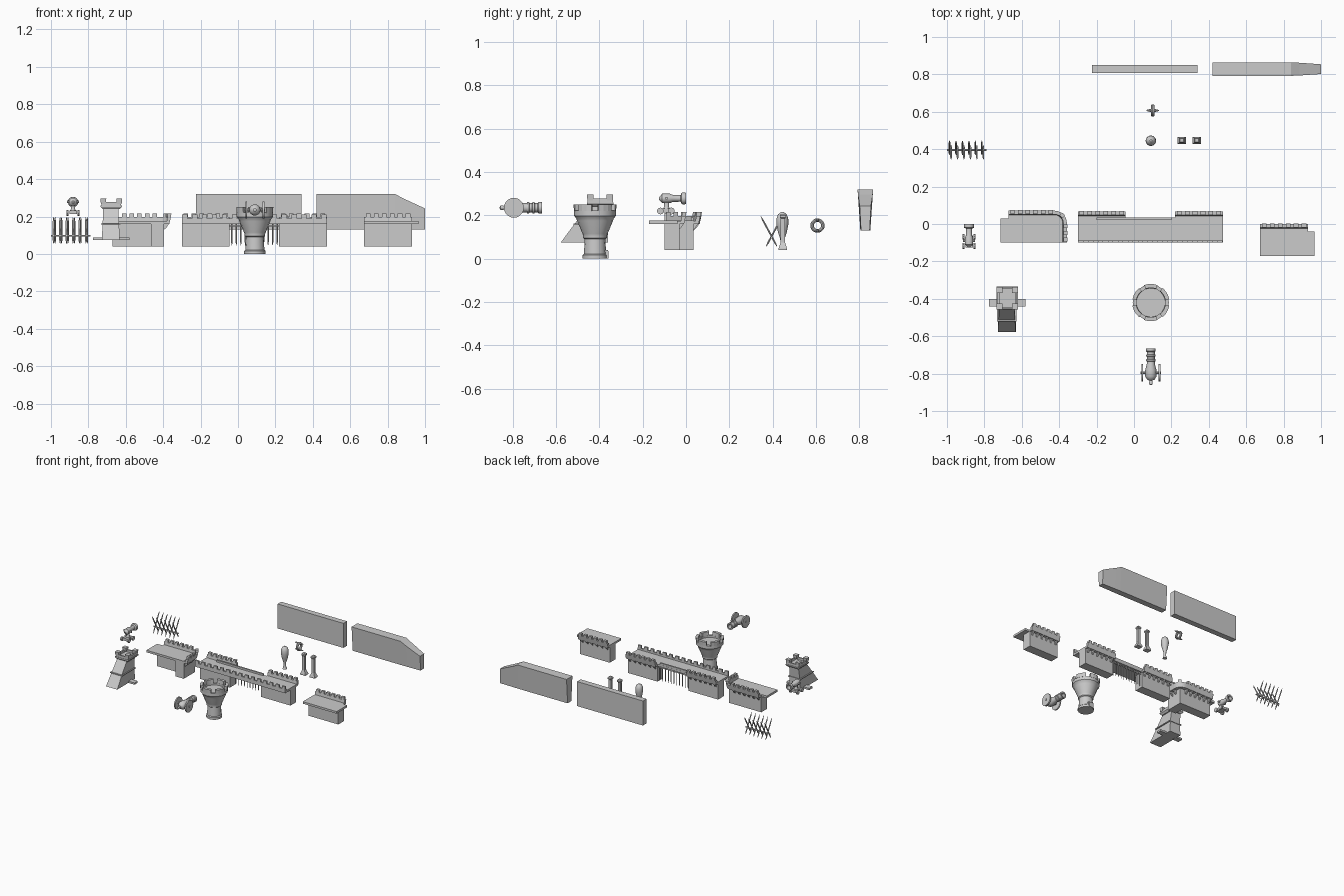
import bpy, bmesh, math
from mathutils import Vector, Matrix

if "Cube" in bpy.data.objects:
    bpy.data.objects.remove(bpy.data.objects["Cube"])


def finish(name, bm, smooth=False):
    bmesh.ops.recalc_face_normals(bm, faces=bm.faces)
    me = bpy.data.meshes.new(name)
    bm.to_mesh(me)
    bm.free()
    ob = bpy.data.objects.new(name, me)
    bpy.context.collection.objects.link(ob)
    if smooth:
        bpy.context.view_layer.objects.active = ob
        ob.select_set(True)
        bpy.ops.object.shade_smooth_by_angle(angle=math.radians(35))
        ob.select_set(False)
    return ob


def loft(name, rings, closed=False, smooth=False):
    """Skin equal-length rings of points; cap the ends unless closed."""
    bm = bmesh.new()
    vs = [[bm.verts.new(p) for p in r] for r in rings]
    n = len(vs[0])
    for i in range(len(vs) if closed else len(vs) - 1):
        a, b = vs[i], vs[(i + 1) % len(vs)]
        for j in range(n):
            bm.faces.new((a[j], a[(j + 1) % n], b[(j + 1) % n], b[j]))
    if not closed:
        bm.faces.new(vs[0])
        bm.faces.new(vs[-1])
    return finish(name, bm, smooth)


def rect(x0, x1, y0, y1, z):
    return [(x0, y0, z), (x1, y0, z), (x1, y1, z), (x0, y1, z)]


def box(name, x0, x1, y0, y1, z0, z1):
    return loft(name, [rect(x0, x1, y0, y1, z0), rect(x0, x1, y0, y1, z1)])


def lathe(name, prof, c, axis='Z', n=16):
    """prof = (radius, distance along axis) pairs from c."""
    rot = {'Z': Matrix.Identity(3), 'X': Matrix.Rotation(math.pi / 2, 3, 'Y'),
           'Y': Matrix.Rotation(-math.pi / 2, 3, 'X')}[axis]
    rings = [[Vector(c) + rot @ Vector((r * math.cos(2 * math.pi * k / n),
              r * math.sin(2 * math.pi * k / n), h)) for k in range(n)] for r, h in prof]
    return loft(name, rings, smooth=True)


def rod(name, p, q, radii, n=6):
    """Rod from p to q with radii given at fractions."""
    p, q = Vector(p), Vector(q)
    rot = (q - p).to_track_quat('Z', 'Y')
    return loft(name, [[p.lerp(q, t) + rot @ Vector((r * math.cos(2 * math.pi * k / n),
                r * math.sin(2 * math.pi * k / n), 0)) for k in range(n)] for t, r in radii])


def sweep(name, path, section):
    """Sweep an (outward offset, z) section along a flat path, outward = left."""
    P = [Vector(p) for p in path]
    rings = []
    for i, p in enumerate(P):
        d = (P[min(i + 1, len(P) - 1)] - P[max(i - 1, 0)]).normalized()
        rings.append([(p.x - d.y * o, p.y + d.x * o, z) for o, z in section])
    return loft(name, rings)


PARAPET = [(-0.01, .16), (.028, .16), (.036, .197), (.017, .197), (.014, .175), (-0.01, .175)]
MERLON = [(.017, .196), (.036, .196), (.039, .216), (.019, .216)]
CORBEL = [(0, .13), (.012, .14), (.027, .162), (0, .162)]


def battlement(name, a, b, count):
    """Evenly spaced merlons and corbels along a straight edge."""
    a, b = Vector(a), Vector(b)
    for i in range(count):
        s = (i + .5) / count
        for nm, sec, w in (("merlon", MERLON, .29), ("corbel", CORBEL, .16)):
            sweep(f"{name}_{nm}", [a.lerp(b, s - w / count), a.lerp(b, s + w / count)], sec)


# Plain wall slabs, the second with a sloped, tapered end
box("plain_wall", -.225, .34, .806, .85, .13, .32)
loft("end_wall", [[(x, .828 - h * wb, .13), (x, .828 + h * wb, .13),
                   (x, .828 + h * wt, zt), (x, .828 - h * wt, zt)]
                  for h in [1] for x, wb, wt, zt in
                  ((.42, .023, .036, .32), (.84, .023, .036, .32), (.885, .022, .034, .296), (1, .02, .026, .243))])

# Gate wall: two wall panels, walkway, parapets
for x0, x1 in ((-.30, -.045), (.22, .475)):
    box("gate_wall_panel", x0, x1, -.035, .035, .04, .165)
    sweep("gate_parapet", [(x0, .03), (x1, .03)], PARAPET)
    battlement("gate", (x0, .03), (x1, .03), 6)
box("gate_walkway", -.30, .475, -.10, .035, .16, .176)
box("gate_front_parapet", -.30, .475, -.10, -.087, .165, .19)
for i in range(15):
    x = -.285 + i * .0532
    box("gate_front_merlon", x - .014, x + .014, -.10, -.087, .189, .21)
box("gate_beam", -.2, .2, .022, .034, .17, .19)

# Portcullis
for i in range(11):
    x = -.033 + i * .0242
    rod("portcullis_bar", (x, .022, .17), (x, .022, .045), [(0, .004), (.85, .004), (1, .0006)], 4)
for z in (.15,):
    box("portcullis_crossbar", -.045, .22, .019, .025, z - .004, z + .004)

# Right wall with walkway overlapping its end
box("right_wall_panel", .675, .93, -.10, -.03, .04, .165)
box("right_walkway", .675, .965, -.17, -.04, .16, .176)
sweep("right_parapet", [(.675, -.037), (.93, -.037)], PARAPET)
battlement("right_wall", (.675, -.037), (.93, -.037), 6)

# Corner wall: L-shaped panel and rounded parapet
box("corner_wall_panel", -.67, -.395, -.035, .035, .04, .165)
box("corner_wall_return", -.465, -.395, -.10, -.03, .04, .165)
box("corner_walkway", -.715, -.395, -.10, .03, .16, .176)
arc = [(-.425 + .03 * math.sin(t), .005 + .03 * math.cos(t)) for t in
       [math.pi / 2 * k / 6 for k in range(7)]]
sweep("corner_parapet", [(-.67, .035)] + arc + [(-.395, -.10)], PARAPET)
battlement("corner_long", (-.67, .035), (-.425, .035), 6)
battlement("corner_short", (-.395, .005), (-.395, -.10), 3)
sweep("corner_merlon", arc[2:5], MERLON)

# Round tower
tc = (.09, -.42, 0)
lathe("round_tower", [(.057, 0), (.057, .016), (.051, .022), (.048, .09), (.055, .096), (.055, .106),
                      (.058, .115), (.083, .175), (.086, .185), (.097, .198), (.097, .222),
                      (.077, .222), (.077, .208)], tc)
for i in range(6):
    a0 = math.radians(60 * i + 9)
    rings = []
    for k in range(4):
        a = a0 + math.radians(14 * k)
        rings.append([(.09 + r * math.cos(a), -.42 + r * math.sin(a), z)
                      for r, z in ((.077, .22), (.098, .22), (.1, .25), (.079, .25))])
    loft("round_tower_merlon", rings)
box("tower_door", .073, .107, -.38, -.357, 0, .035)
box("tower_door_lintel", .069, .111, -.38, -.36, .03, .04)

# Siege tower: sloped front, flared top, side platforms
loft("siege_tower_body", [rect(-.728, -.632, -.578, -.36, .075), rect(-.724, -.636, -.515, -.36, .16),
                          rect(-.72, -.64, -.447, -.35, .25)])
loft("siege_tower_collar", [rect(-.722, -.632, -.45, -.345, .24), rect(-.735, -.62, -.458, -.335, .252),
                            rect(-.735, -.62, -.458, -.335, .26)])
box("siege_tower_band", -.732, -.628, -.52, -.355, .156, .163)
for y0, y1 in ((-.455, -.445), (-.348, -.338)):
    box("siege_top_rail", -.73, -.625, y0, y1, .26, .278)
for x0, x1 in ((-.73, -.72), (-.635, -.625)):
    box("siege_top_rail", x0, x1, -.455, -.338, .26, .278)
for x in (-.72, -.635):
    for y in (-.442, -.352):
        loft("siege_corner_merlon", [rect(x - .013, x + .013, y - .013, y + .013, .268),
                                     rect(x - .016, x + .016, y - .016, y + .016, .297)])
for x0, x1 in ((-.776, -.72), (-.64, -.58)):
    box("siege_side_platform", x0, x1, -.44, -.40, .074, .088)

# Large cannon
c = (.09, 0, .235)
lathe("cannon_barrel", [(.004, -.86), (.01, -.857), (.01, -.845), (.007, -.838), (.02, -.832), (.03, -.815),
                        (.03, -.78), (.022, -.75), (.021, -.735), (.026, -.733), (.026, -.724), (.021, -.722),
                        (.021, -.71), (.026, -.708), (.026, -.70), (.021, -.698), (.021, -.685),
                        (.026, -.68), (.026, -.665), (.016, -.665), (.015, -.72)], c, 'Y')
lathe("cannon_axle", [(.008, -.055), (.008, .055)], (.09, -.795, .235), 'X', 10)
for s in (-1, 1):
    lathe("cannon_wheel", [(.046, -.005), (.046, .005)], (.09 + s * .046, -.795, .235), 'X', 20)

# Small gun on a wheeled base
c = (-.882, 0, .278)
lathe("gun_barrel", [(.006, -.125), (.012, -.118), (.022, -.11), (.022, -.075), (.016, -.06), (.015, -.025),
                     (.026, -.02), (.028, -.01), (.026, 0), (.016, 0), (.013, -.03)], c, 'Y', 12)
lathe("gun_neck", [(.02, .225), (.011, .24), (.012, .265)], (-.882, -.09, 0), 'Z', 10)
box("gun_base", -.902, -.862, -.125, -.062, .213, .232)
for y in (-.118, -.068):
    for s in (-1, 1):
        lathe("gun_wheel", [(.016, -.006), (.016, .006)], (-.882 + s * .029, y, .22), 'X', 10)
rod("gun_trunnion", (-.915, -.09, .278), (-.849, -.09, .278), [(0, .007), (1, .007)], 8)

# Spiked barricade
rod("barricade_log", (-1, .395, .097), (-.788, .395, .097), [(0, .005), (1, .005)], 8)
for i in range(6):
    x = -.982 + i * .0345
    for s in (-1, 1):
        rod("barricade_spike", (x + s * .004, .395 + s * .026, .055), (x + s * .004, .395 - s * .051, .198),
            [(0, .001), (.12, .0045), (.85, .0045), (1, .0006)])

# Club-shaped lamp, posts and ring
lathe("lamp", [(.016, .04), (.014, .046), (.009, .06), (.01, .09), (.02, .12), (.028, .16), (.027, .185),
               (.02, .205), (.006, .215)], (.09, .445, 0))
for x in (.255, .335):
    y = .447
    loft("post", [rect(x - w, x + w, y - d, y + d, z) for w, d, z in
                  ((.022, .019, .04), (.022, .019, .048), (.01, .01, .075), (.01, .01, .185),
                   (.015, .014, .19), (.015, .014, .2), (.009, .009, .207))])
    box("post_rib", x - .013, x + .013, y - .004, y + .004, .08, .18)
rc = Vector((.1, .607, .153))
loft("ring", [[(rc.x + .01 * math.sin(u), rc.y + (.025 + .008 * math.cos(u)) * math.cos(v),
                rc.z + (.025 + .008 * math.cos(u)) * math.sin(v))
               for u in [math.pi * k / 4 for k in range(8)]]
              for v in [math.pi * k / 10 for k in range(20)]], closed=True, smooth=True)
for s in (-1, 1):
    rod("ring_pin", (.067, .607, .153 + s * .025), (.133, .607, .153 + s * .025),
        [(0, .003), (.25, .007), (.75, .007), (1, .003)], 8)
